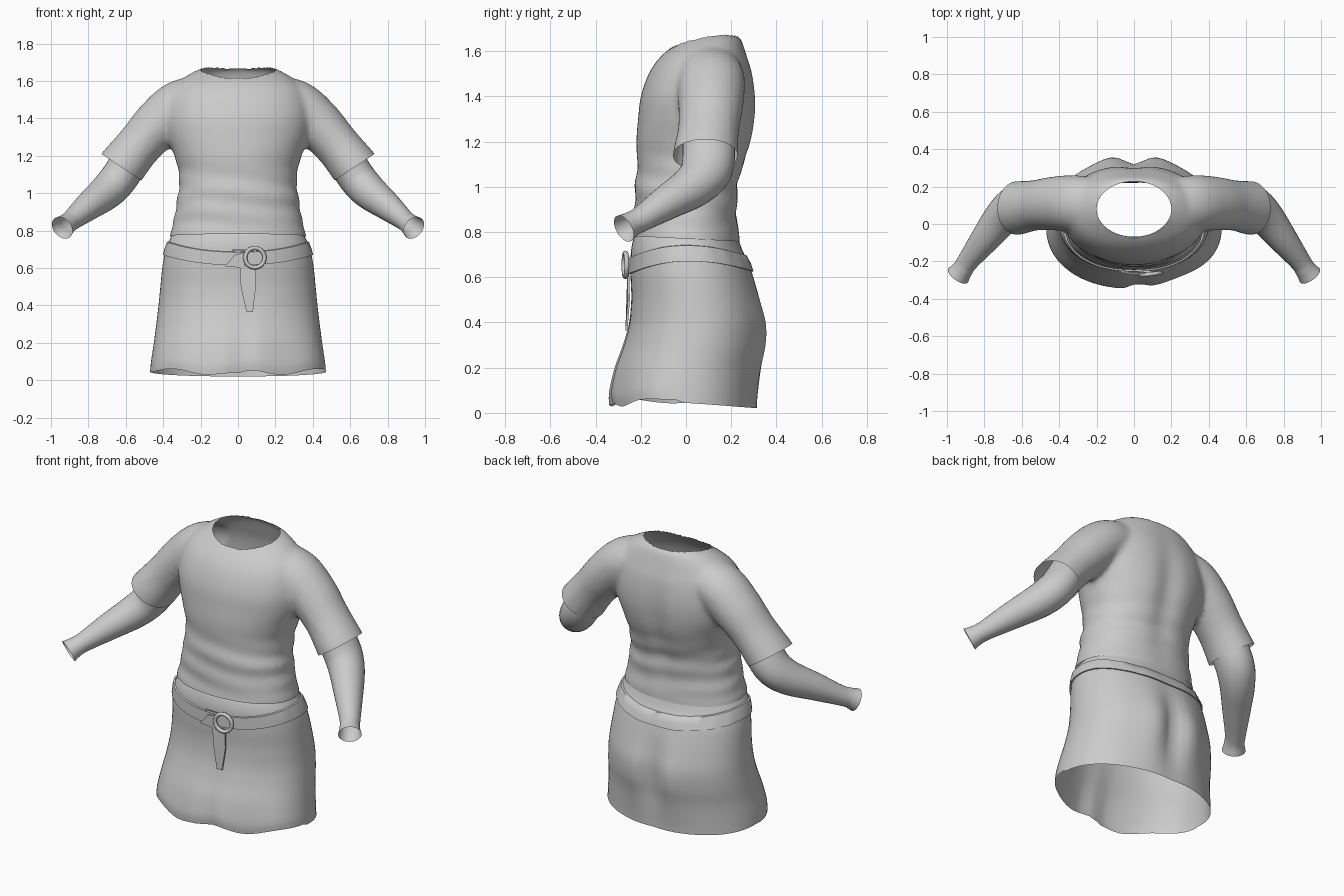
import bpy, bmesh, math
from mathutils import Vector

if "Cube" in bpy.data.objects:
    bpy.data.objects.remove(bpy.data.objects["Cube"], do_unlink=True)

cloth = bpy.data.materials.new("grey cloth")
cloth.use_nodes = True
grey = (0.6, 0.6, 0.6, 1)
cloth.diffuse_color = grey
cloth.node_tree.nodes["Principled BSDF"].inputs["Base Color"].default_value = grey


def add_object(name, bm, angle=50):
    mesh = bpy.data.meshes.new(name)
    bm.to_mesh(mesh)
    bm.free()
    obj = bpy.data.objects.new(name, mesh)
    bpy.context.collection.objects.link(obj)
    mesh.materials.append(cloth)
    bpy.ops.object.select_all(action="DESELECT")
    obj.select_set(True)
    bpy.context.view_layer.objects.active = obj
    bpy.ops.object.shade_smooth_by_angle(angle=math.radians(angle))
    return obj


def spline(rows, steps):
    """Smooth rows between the given key rows."""
    out = []
    for i in range(len(rows) - 1):
        p0, p1 = rows[max(i - 1, 0)], rows[i]
        p2, p3 = rows[i + 1], rows[min(i + 2, len(rows) - 1)]
        for s in range(steps):
            t = s / steps
            out.append([b + 0.5 * t * (c - a + t * (2*a - 5*b + 4*c - d + t * (3*(b - c) + d - a)))
                        for a, b, c, d in zip(p0, p1, p2, p3)])
    return out + [list(rows[-1])]


def loft(bm, rings, caps=False):
    rows = [[bm.verts.new(p) for p in ring] for ring in rings]
    n = len(rows[0])
    for low, high in zip(rows, rows[1:]):
        for i in range(n):
            j = (i + 1) % n
            bm.faces.new((low[i], low[j], high[j], high[i]))
    if caps:
        bm.faces.new(rows[0][::-1])
        bm.faces.new(rows[-1])


def bump(value, centre, width):
    return math.exp(-((value - centre) / width) ** 2)


def body_ring(row, shape, n=72):
    """Oval ring from (z, half width, front y, back y), adjusted by shape."""
    z, half, front, back = row
    points = []
    for i in range(n):
        a = math.tau * i / n
        c, s = math.cos(a), math.sin(a)
        y = (front + back) / 2 + (back - front) / 2 * math.copysign(abs(s) ** 0.92, s)
        points.append(shape(half * math.copysign(abs(c) ** 0.92, c), y, z, s))
    return points


def tube(bm, path, side, n=32, caps=False):
    """Sleeve along (x, y, z, radius, depth radius)."""
    rows = spline(path, 6)
    rings = []
    for i, row in enumerate(rows):
        p = Vector(row[:3])
        t = (Vector(rows[min(i + 1, len(rows) - 1)][:3]) - Vector(rows[max(i - 1, 0)][:3])).normalized()
        u = (Vector((0, 1, 0)) - t * t.y).normalized()
        v = t.cross(u)
        ring = [p + u * row[4] * math.cos(math.tau * k / n) + v * row[3] * math.sin(math.tau * k / n)
                for k in range(n)]
        rings.append([(q.x * side, q.y, q.z) for q in ring])
    loft(bm, rings, caps)


# Shirt body and short sleeves, fused into one skin
def shirt_shape(x, y, z, s):
    back = max(s, 0)
    y -= 0.025 * back * bump(x, 0, 0.07) * bump(z, 1.2, 0.28)
    y += 0.006 * math.sin(z * 48 + x * 7) * bump(z, 0.95, 0.16)
    x *= 1 + 0.022 * math.sin(z * 60 + y * 9) * bump(z, 0.97, 0.15)
    return x, y, z


torso = [(0.68, 0.36, -0.235, 0.24), (0.77, 0.365, -0.24, 0.24), (0.85, 0.345, -0.23, 0.23),
         (1.0, 0.32, -0.225, 0.237), (1.1, 0.315, -0.215, 0.265), (1.2, 0.34, -0.22, 0.297),
         (1.3, 0.375, -0.212, 0.313), (1.4, 0.39, -0.2, 0.313), (1.5, 0.375, -0.165, 0.298),
         (1.57, 0.34, -0.118, 0.275), (1.62, 0.285, -0.06, 0.258), (1.66, 0.215, 0.0, 0.24),
         (1.68, 0.15, 0.06, 0.2)]
short_sleeve = [(0.14, 0.1, 1.52, 0.11, 0.13), (0.3, 0.11, 1.475, 0.135, 0.15),
                (0.42, 0.11, 1.375, 0.135, 0.145), (0.53, 0.1, 1.255, 0.123, 0.135),
                (0.63, 0.085, 1.13, 0.13, 0.145), (0.69, 0.08, 1.045, 0.13, 0.145)]
bm = bmesh.new()
loft(bm, [body_ring(r, shirt_shape) for r in spline(torso, 6)], True)
for side in (-1, 1):
    tube(bm, short_sleeve, side, caps=True)
bmesh.ops.recalc_face_normals(bm, faces=bm.faces)
base = add_object("shirt_base", bm)
remesh = base.modifiers.new("fuse", "REMESH")
remesh.mode = "VOXEL"
remesh.voxel_size = 0.016
smooth = base.modifiers.new("soften", "SMOOTH")
smooth.iterations = 8
smooth.factor = 0.5
skin = bpy.data.meshes.new_from_object(base.evaluated_get(bpy.context.evaluated_depsgraph_get()))
bpy.data.objects.remove(base, do_unlink=True)
bm = bmesh.new()
bm.from_mesh(skin)


def trim(region, point, normal):
    faces = [f for f in bm.faces if region(f.calc_center_median())]
    geom = set(faces) | {e for f in faces for e in f.edges} | {v for f in faces for v in f.verts}
    bmesh.ops.bisect_plane(bm, geom=list(geom), plane_co=point, plane_no=normal, clear_outer=True)


# Open the hem, cuffs and neck
trim(lambda c: abs(c.x) < 0.45 and c.z < 0.9, (0, 0, 0.77), (0, -0.05, -1))
for side in (-1, 1):
    trim(lambda c: c.x * side > 0.45 and c.z < 1.3, (0.625 * side, 0.085, 1.14), (0.55 * side, 0, -0.83))


def neck_distance(p):
    return math.hypot(p.x / 0.2, (p.y - 0.08) / 0.148)


hole = [f for f in bm.faces if f.calc_center_median().z > 1.5 and neck_distance(f.calc_center_median()) < 1]
bmesh.ops.delete(bm, geom=hole, context="FACES")
for v in bm.verts:
    if v.is_boundary and v.co.z > 1.5:
        d = neck_distance(v.co)
        v.co.x /= d
        v.co.y = 0.08 + (v.co.y - 0.08) / d
add_object("shirt", bm, 80)

# Long under sleeves
forearm = [(0.55, 0.1, 1.22, 0.1, 0.115), (0.63, 0.095, 1.09, 0.1, 0.115), (0.7, 0.04, 1.01, 0.095, 0.1),
           (0.8, -0.085, 0.93, 0.076, 0.078), (0.885, -0.195, 0.86, 0.056, 0.058),
           (0.915, -0.24, 0.836, 0.055, 0.056), (0.94, -0.275, 0.815, 0.065, 0.064)]
for side, name in ((-1, "right_forearm_sleeve"), (1, "left_forearm_sleeve")):
    bm = bmesh.new()
    tube(bm, forearm, side)
    bmesh.ops.recalc_face_normals(bm, faces=bm.faces)
    add_object(name, bm, 80)


# Skirt with folds and a wavy hem
def skirt_shape(x, y, z, s):
    low = max(0, 1 - z / 0.45)
    if s > 0:
        y += s * 0.02 * (bump(abs(x), 0.13, 0.09) - 1.6 * bump(x, 0, 0.06)) * bump(z, 0.33, 0.2)
    else:
        y += 0.03 * low * (bump(x, 0.02, 0.05) + bump(x, 0.25, 0.16))
    wave = 0.02 * math.sin(x * 16 + 1) - 0.025 * bump(x, 0, 0.06) if s < 0 else -0.03 * s
    z += wave * max(0, 1 - z / 0.25)
    return x, y, z


skirt = [(0.045, 0.47, -0.345, 0.315), (0.1, 0.465, -0.345, 0.318), (0.2, 0.45, -0.32, 0.327),
         (0.3, 0.437, -0.282, 0.343), (0.4, 0.425, -0.253, 0.345), (0.5, 0.415, -0.242, 0.325),
         (0.6, 0.405, -0.245, 0.3), (0.66, 0.395, -0.245, 0.28), (0.72, 0.38, -0.243, 0.25),
         (0.77, 0.355, -0.232, 0.232), (0.79, 0.34, -0.22, 0.222)]
skirt_rows = spline(skirt, 5)
bm = bmesh.new()
loft(bm, [body_ring(r, skirt_shape) for r in skirt_rows])
add_object("skirt", bm, 80)


# Belt that dips at the front and back, following the skirt
def belt_ring(height, gap):
    points = []
    for i in range(72):
        s = math.sin(math.tau * i / 72)
        z = height - (0.055 if s < 0 else 0.045) * s * s
        row = min(skirt_rows, key=lambda r: abs(r[0] - z))
        oval = body_ring((z, row[1] + gap, row[2] - gap, row[3] + gap), skirt_shape)
        points.append(oval[i])
    return points


bm = bmesh.new()
loft(bm, [belt_ring(h, g) for h, g in ((0.67, 0), (0.67, 0.009), (0.705, 0.009), (0.74, 0.009), (0.742, 0))])
add_object("belt", bm)

# Ring buckle
bpy.ops.mesh.primitive_torus_add(major_segments=40, minor_segments=10, major_radius=0.052, minor_radius=0.011,
                                 location=(0.09, -0.268, 0.655), rotation=(math.pi / 2, 0, 0.12))
buckle = bpy.context.object
buckle.name = "belt_ring"
buckle.data.materials.append(cloth)
bpy.ops.object.shade_smooth()


def plate(name, outline, depth=0.009):
    """Thin piece from an (x, y, z) outline facing the front."""
    bm = bmesh.new()
    face = bm.faces.new([bm.verts.new(p) for p in outline])
    made = bmesh.ops.extrude_face_region(bm, geom=[face])["geom"]
    bmesh.ops.translate(bm, verts=[g for g in made if isinstance(g, bmesh.types.BMVert)], vec=(0, depth, 0))
    bmesh.ops.recalc_face_normals(bm, faces=bm.faces)
    add_object(name, bm, 30)


# Hanging strap, belt tail and keeper
plate("hanging_strap", [(0.01, -0.26, 0.61), (0.015, -0.257, 0.5), (0.045, -0.268, 0.365), (0.08, -0.268, 0.365),
                        (0.095, -0.257, 0.5), (0.095, -0.26, 0.61)])
plate("belt_tail", [(-0.07, -0.26, 0.61), (0.035, -0.265, 0.6), (0.04, -0.265, 0.685), (-0.02, -0.265, 0.67)])
plate("belt_keeper", [(-0.03, -0.268, 0.69), (0.045, -0.268, 0.69), (0.045, -0.268, 0.703), (-0.03, -0.268, 0.703)])
